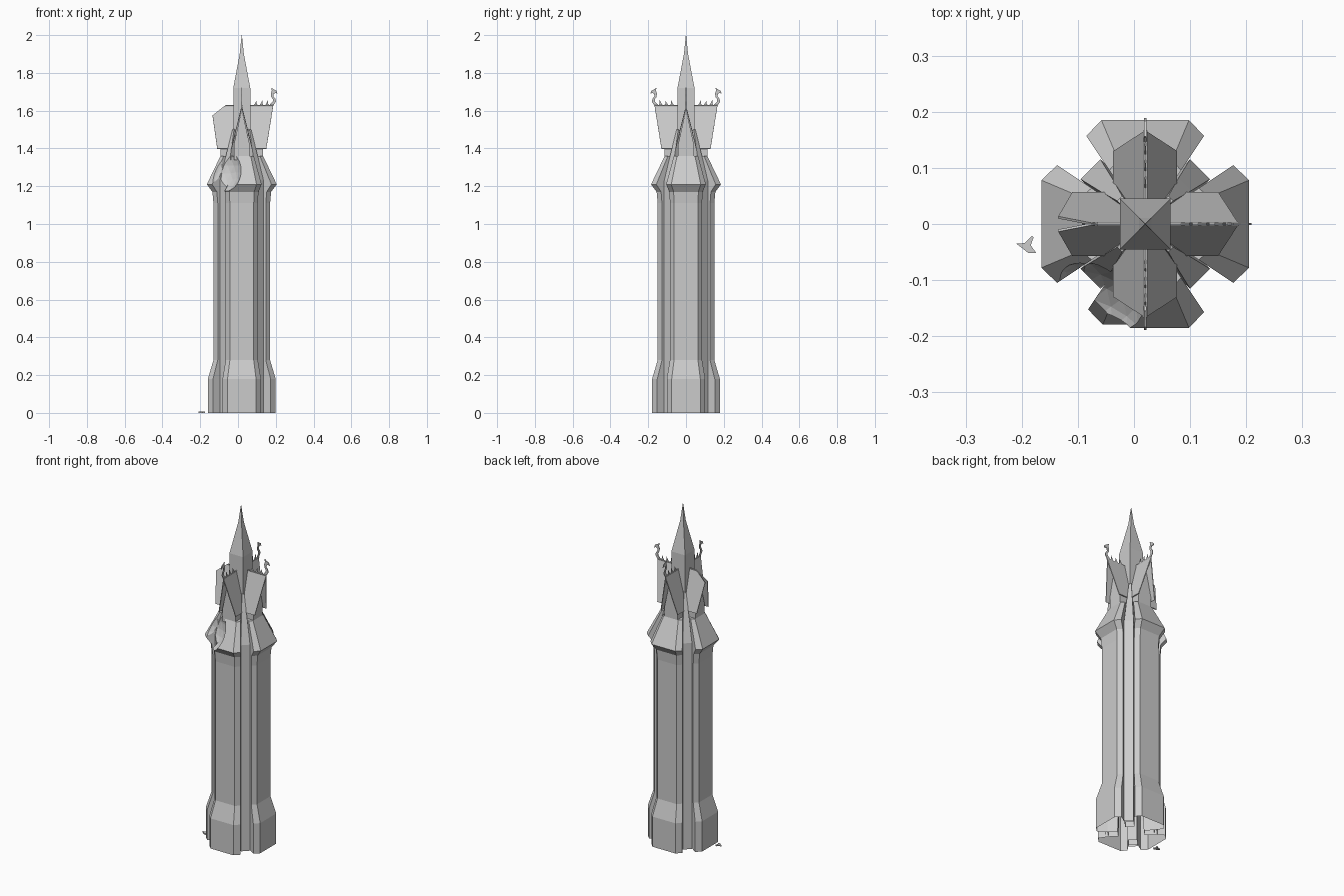
import bpy, bmesh, math
from mathutils import Vector, Matrix

if "Cube" in bpy.data.objects:
    bpy.data.objects.remove(bpy.data.objects["Cube"])

CX = 0.02  # tower axis
stone = bpy.data.materials.new("grey stone")
stone.diffuse_color = (0.6, 0.6, 0.6, 1)
stone.use_nodes = True
stone.node_tree.nodes["Principled BSDF"].inputs["Base Color"].default_value = stone.diffuse_color


def rot(points, k):
    m = Matrix.Rotation(k * math.pi / 2, 3, 'Z')
    return [m @ Vector(p) for p in points]


def finish(name, bm, offset=(CX, 0, 0)):
    bmesh.ops.translate(bm, verts=bm.verts[:], vec=offset)
    bmesh.ops.recalc_face_normals(bm, faces=bm.faces[:])
    me = bpy.data.meshes.new(name)
    bm.to_mesh(me)
    bm.free()
    me.materials.append(stone)
    ob = bpy.data.objects.new(name, me)
    bpy.context.collection.objects.link(ob)
    return ob


def loft(name, rings, bottom=True, top=True):
    bm = bmesh.new()
    vs = [[bm.verts.new(p) for p in r] for r in rings]
    n = len(vs[0])
    for a, b in zip(vs, vs[1:]):
        for i in range(n):
            j = (i + 1) % n
            bm.faces.new((a[i], a[j], b[j], b[i]))
    if bottom:
        bm.faces.new(vs[0][::-1])
    if top:
        bm.faces.new(vs[-1])
    return finish(name, bm)


def plate(name, points, k, shift):
    """Flat outline given a thickness along the shift vector, turned to side k."""
    a = [Vector(p) for p in points]
    b = [p + Vector(shift) for p in a]
    return loft(name, [rot(a, k), rot(b, k)])


# Cross-shaped section with chamfered arms
ARM = [(.108, -.072), (.157, -.105), (.185, -.078), (.185, .078), (.157, .105), (.108, .072)]
SECTION = [p for k in range(4) for p in rot([(x, y, 0) for x, y in ARM], k)]


def ring(z, s):
    return [(p.x * s, p.y * s, z) for p in SECTION]


# Shaft with wider plinth, open underneath
loft("tower_shaft", [ring(0, .97), ring(.18, .97), ring(.28, .81), ring(1.11, .81)], bottom=False, top=False)

# Flared cornice and sloping roof
roof = loft("main_roof", [ring(1.11, .81), ring(1.17, .84), ring(1.21, 1.0), ring(1.36, .61)])

# Broken-away corner cutter
bm = bmesh.new()
bmesh.ops.create_icosphere(bm, subdivisions=3, radius=1)
bmesh.ops.scale(bm, verts=bm.verts[:], vec=(.115, .115, .15))
cutter = finish("damage_cutter", bm, (-.09, -.183, 1.31))
cutter.hide_render = True
cutter.hide_viewport = True
cutter.display_type = 'WIRE'


def damage(ob):
    mod = ob.modifiers.new("damage", 'BOOLEAN')
    mod.operation = 'DIFFERENCE'
    mod.solver = 'EXACT'
    mod.object = cutter


damage(roof)

# Diagonal corner piers rising into narrow buttresses against the spire
for k in range(4):
    def pier_ring(zo, zi, outer, inner, w):
        pts = [(inner, -w, zi), (outer, -w, zo), (outer, w, zo), (inner, w, zi)]
        m = Matrix.Rotation(math.pi / 4 + k * math.pi / 2, 3, 'Z')
        return [m @ Vector(p) for p in pts]
    pier = loft("corner_pier", [pier_ring(0, 0, .138, .07, .025),
                                pier_ring(1.23, 1.23, .138, .03, .025),
                                pier_ring(1.37, 1.37, .100, .03, .016),
                                pier_ring(1.50, 1.51, .064, .03, .006)], bottom=False)
    if k == 2:
        damage(pier)

# Central spire
def square(z, h):
    return [(-h, -h, z), (h, -h, z), (h, h, z), (-h, h, z)]

loft("spire", [square(1.34, .045), square(1.72, .045), square(1.90, .011), square(2.0, .0008)])

# Finial and thorn outlines as (distance out, height)
FINIAL = [(.145, 1.628), (.168, 1.628), (.181, 1.648), (.177, 1.664), (.167, 1.676), (.169, 1.690),
          (.180, 1.694), (.189, 1.688), (.184, 1.705), (.171, 1.712), (.156, 1.722), (.159, 1.705),
          (.154, 1.690), (.156, 1.673), (.165, 1.660), (.164, 1.648)]
THORN = [(-.014, 1.625), (.012, 1.625), (.004, 1.638), (.004, 1.656), (-.004, 1.640)]

# Four dormers: recessed gable, two leaning roof slabs, ridge ornaments
def slab_point(r, t, side):
    return (r, side * .057 * t, 1.63 - .23 * t)

for k in range(4):
    broken = (k == 2)
    top = 1.56 if broken else 1.61
    gable = [(.02, -.042, 1.34), (.02, .042, 1.34), (.02, .042, 1.42), (.02, 0, top), (.02, -.042, 1.42)]
    plate("dormer_gable", gable, k, (.093, 0, 0))
    for side in (-1, 1):
        if broken:
            outline = [(.035, 0), (.085, 0), (.155, .24), (.130, 1), (.035, 1)]
        else:
            outline = [(.035, 0), (.167, 0), (.130, 1), (.035, 1)]
        plate("dormer_roof", [slab_point(r, t, side) for r, t in outline], k, (0, -side * .004, -.002))
    if not broken:
        plate("finial", [(r, -.002, z) for r, z in FINIAL], k, (0, .004, 0))
        for r in (.075, .105, .135):
            plate("ridge_thorn", [(r + u, -.0015, z) for u, z in THORN], k, (0, .003, 0))

# Broken finial piece lying on the ground
piece = [(-.21, -.035), (-.195, -.034), (-.182, -.021), (-.179, -.024), (-.184, -.038),
         (-.174, -.052), (-.188, -.052), (-.198, -.044)]
plate("fallen_finial", [(x - CX, y, 0) for x, y in piece], 0, (0, 0, .008))
